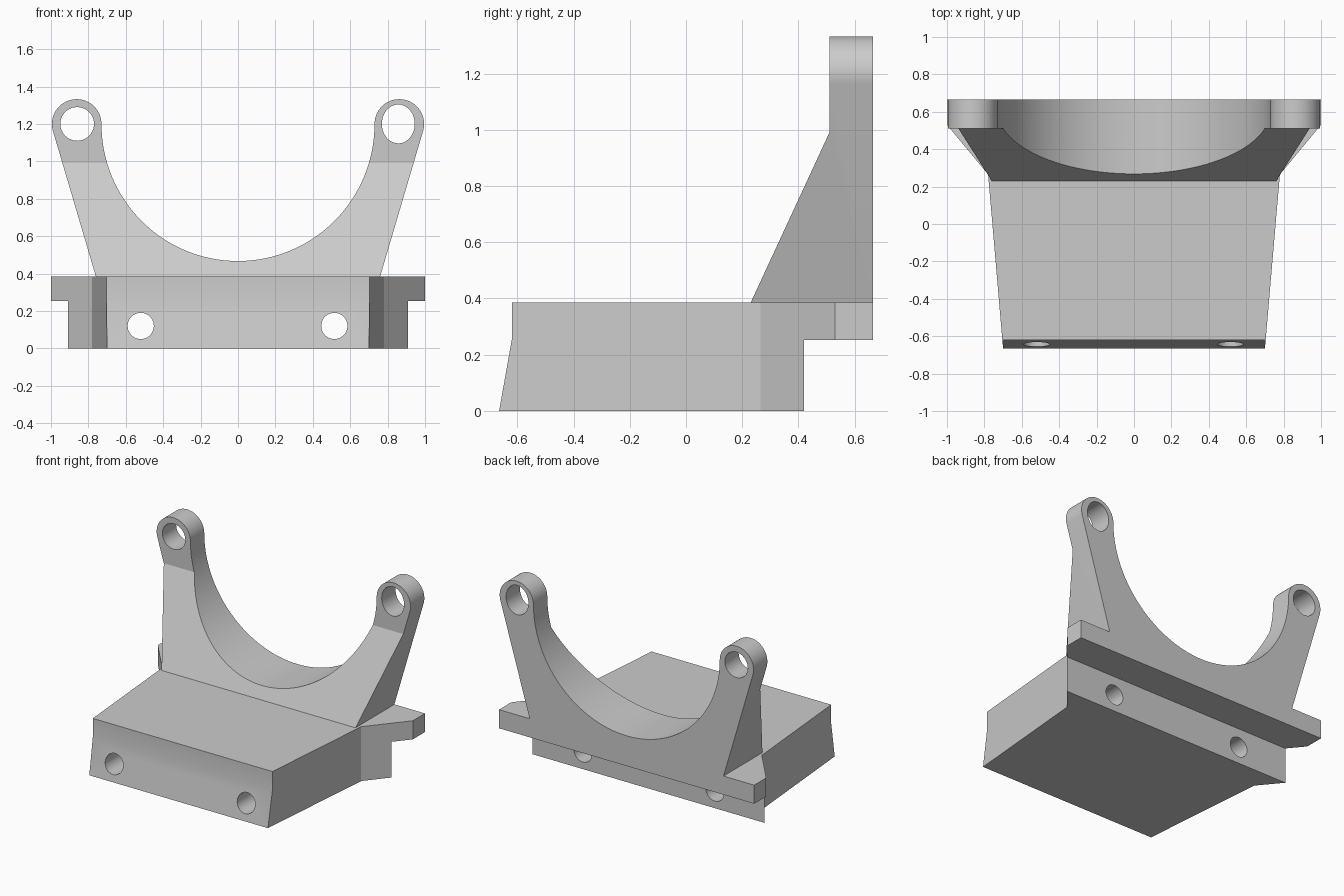
import bpy, bmesh
from math import sin, cos, radians
from mathutils import Vector

if "Cube" in bpy.data.objects:
    bpy.data.objects.remove(bpy.data.objects["Cube"])


def arc(cx, cy, rx, ry, a0, a1, n):
    return [(cx + rx * cos(radians(a0 + (a1 - a0) * i / n)),
             cy + ry * sin(radians(a0 + (a1 - a0) * i / n))) for i in range(n + 1)]


def mirrored(half):
    """Close a right-hand half outline with its mirror image across x = 0."""
    return half + [(-x, v) for x, v in reversed(half) if abs(x) > 1e-4]


def prism(name, pts, axis, lo, hi):
    """Extrude a 2D outline along an axis between lo and hi."""
    place = {'x': lambda u, v, d: (d, u, v),
             'y': lambda u, v, d: (u, d, v),
             'z': lambda u, v, d: (u, v, d)}[axis]
    bm = bmesh.new()
    face = bm.faces.new([bm.verts.new(place(u, v, lo)) for u, v in pts])
    ext = bmesh.ops.extrude_face_region(bm, geom=[face])
    move = Vector(place(0, 0, hi - lo))
    bmesh.ops.translate(bm, vec=move,
                        verts=[g for g in ext['geom'] if isinstance(g, bmesh.types.BMVert)])
    bmesh.ops.recalc_face_normals(bm, faces=bm.faces)
    mesh = bpy.data.meshes.new(name)
    bm.to_mesh(mesh)
    bm.free()
    ob = bpy.data.objects.new(name, mesh)
    bpy.context.collection.objects.link(ob)
    return ob


def combine(ob, other, operation):
    """Apply a boolean and remove the second object."""
    mod = ob.modifiers.new(operation, 'BOOLEAN')
    mod.operation, mod.object, mod.solver = operation, other, 'EXACT'
    bpy.ops.object.select_all(action='DESELECT')
    bpy.context.view_layer.objects.active = ob
    ob.select_set(True)
    bpy.ops.object.modifier_apply(modifier=mod.name)
    bpy.data.objects.remove(other)


# Base block: flared plan outline crossed with a side profile that steps at the back
plan = mirrored([(0.697, -0.70), (0.78, 0.265), (1.0, 0.53), (1.0, 0.9)])
side = [(-0.665, 0), (0.42, 0), (0.42, 0.253), (0.665, 0.253),
        (0.665, 0.385), (-0.62, 0.385), (-0.62, 0.253)]
bracket = prism("cradle_bracket", plan, 'z', -0.1, 0.6)
combine(bracket, prism("base_side_profile", side, 'x', -1.2, 1.2), 'INTERSECT')

# Cradle: round-ended arms around a half circle, with a sloped front
LUG_X, LUG_Z, LUG_R = 0.8625, 1.2, 0.1325
half = [(0.76, 0.3), (0.76, 0.385)]
half += arc(LUG_X, LUG_Z, LUG_R, LUG_R, -16, 180, 32)
half += arc(0, LUG_Z, 0.73, 0.733, 0, -90, 36)[1:]
cradle = prism("cradle", mirrored(half), 'y', 0, 1)
slope = [(0.23, 0.3), (0.665, 0.3), (0.665, 1.5), (0.51, 1.5), (0.51, 0.99), (0.23, 0.385)]
combine(cradle, prism("cradle_side_profile", slope, 'x', -1.2, 1.2), 'INTERSECT')
combine(bracket, cradle, 'UNION')

# Through holes: two in the base, one in each lug (the right one is a slot-like oval)
for x, z, rx, rz in [(-0.52, 0.12, 0.07, 0.07), (0.515, 0.12, 0.07, 0.07),
                     (-0.86, 1.2, 0.09, 0.09), (0.857, 1.2, 0.088, 0.104)]:
    outline = arc(x, z, rx, rz, 0, 360, 40)[:-1]
    combine(bracket, prism("hole_cutter", outline, 'y', -1, 1), 'DIFFERENCE')

bpy.ops.object.select_all(action='DESELECT')
bracket.select_set(True)
bpy.context.view_layer.objects.active = bracket
bpy.ops.object.shade_smooth_by_angle(angle=radians(12))
